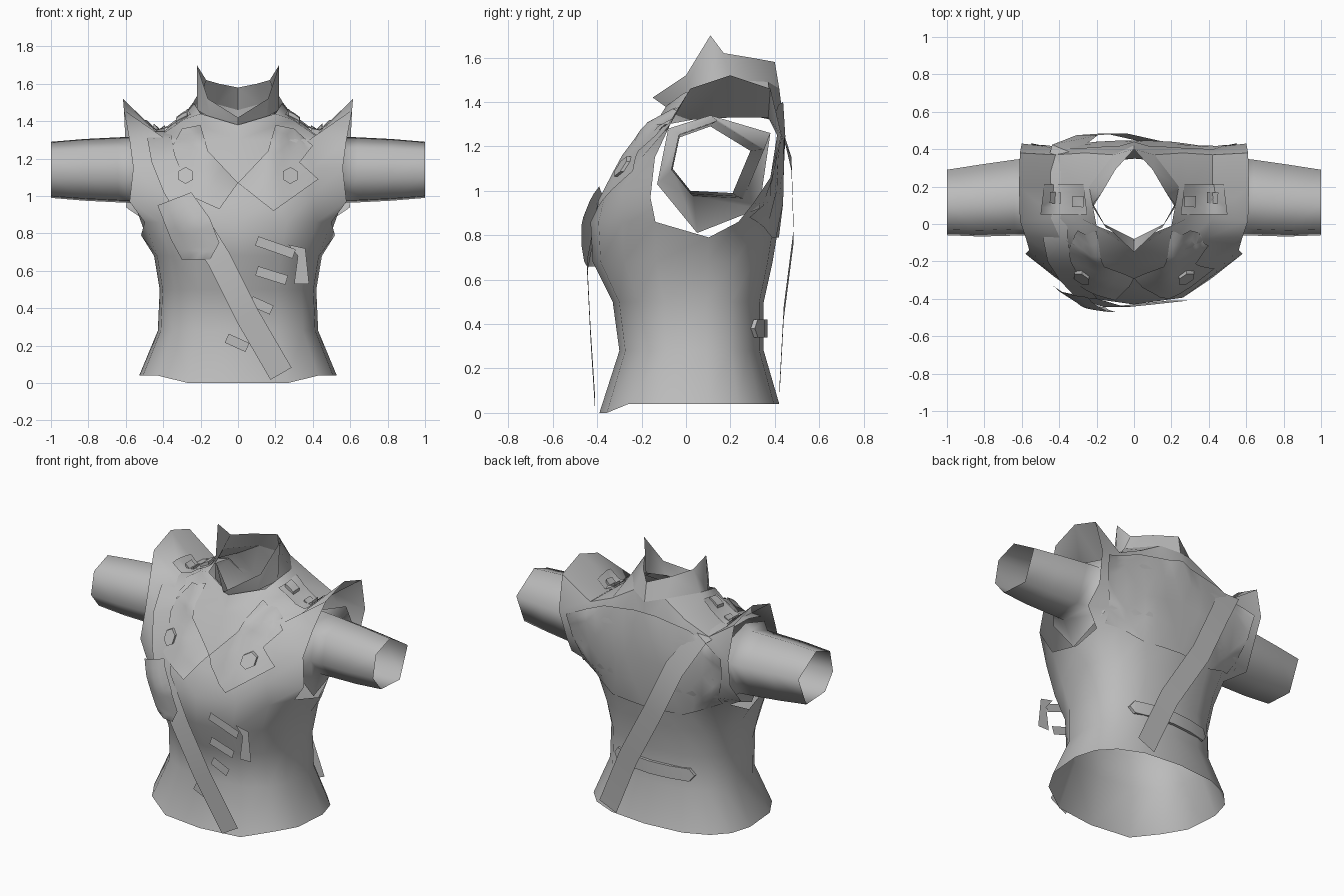
import bpy, bmesh, math
from mathutils import Vector
from mathutils.bvhtree import BVHTree

cube = bpy.data.objects.get("Cube")
if cube:
    bpy.data.objects.remove(cube, do_unlink=True)

grey = bpy.data.materials.new("plain_grey")
grey.use_nodes = True
tone = (0.5, 0.5, 0.5, 1)
grey.diffuse_color = tone
grey.node_tree.nodes["Principled BSDF"].inputs["Base Color"].default_value = tone


def finish(name, bm, angle=50):
    bmesh.ops.remove_doubles(bm, verts=bm.verts, dist=0.001)
    bmesh.ops.recalc_face_normals(bm, faces=bm.faces)
    mesh = bpy.data.meshes.new(name)
    bm.to_mesh(mesh)
    bm.free()
    obj = bpy.data.objects.new(name, mesh)
    bpy.context.collection.objects.link(obj)
    mesh.materials.append(grey)
    bpy.ops.object.select_all(action="DESELECT")
    obj.select_set(True)
    bpy.context.view_layer.objects.active = obj
    bpy.ops.object.shade_smooth_by_angle(angle=math.radians(angle))


def loft(bm, rows, closed=False, side=1):
    grid = [[bm.verts.new((x * side, y, z)) for x, y, z in row] for row in rows]
    n = len(grid[0])
    for a, b in zip(grid, grid[1:]):
        for i in range(n if closed else n - 1):
            j = (i + 1) % n
            bm.faces.new((a[i], a[j], b[j], b[i]))


# Torso: waist rings below the armholes
ANGLES = (0, 25, 50, 72, 95, 115, 135, 157, 180)
WAIST = [(0.03, 0.53, -0.39, 0.42), (0.28, 0.43, -0.30, 0.35),
         (0.50, 0.42, -0.33, 0.35), (0.68, 0.45, -0.42, 0.39),
         (0.86, 0.52, -0.43, 0.42)]


def waist_ring(z, w, front, back):
    pts = []
    for i, deg in enumerate(ANGLES):
        s, c = math.sin(math.radians(deg)), math.cos(math.radians(deg))
        reach = (0.05 - front) if c > 0 else (back - 0.05)
        y = 0.05 - math.copysign(abs(c) ** 0.8, c) * reach
        dz = 0
        if z > 0.8 and i == 4:
            dz = -0.07
        if z < 0.1:
            dz = -0.03 if i < 2 else 0.01
        pts.append((w * abs(s) ** 0.8, y, z + dz))
    return pts


rings = [waist_ring(*r) for r in WAIST]

# Torso: chest, over the shoulder and down the back, centre to armhole rim
OVER = [
    [(0, -.34, 1.0), (.2, -.36, 1.0), (.4, -.29, 1.0), (.58, -.16, .97)],
    [(0, -.24, 1.11), (.16, -.27, 1.17), (.4, -.2, 1.15), (.56, -.14, 1.15)],
    [(0, -.14, 1.3), (.19, -.18, 1.3), (.38, -.08, 1.3), (.58, -.07, 1.3)],
    [(.2, -.01, 1.44), (.29, .03, 1.41), (.42, .03, 1.32), (.61, .02, 1.46)],
    [(.24, .2, 1.5), (.3, .2, 1.42), (.42, .2, 1.33), (.615, .2, 1.52)],
    [(.11, .37, 1.49), (.26, .38, 1.4), (.42, .37, 1.33), (.61, .38, 1.46)],
    [(0, .44, 1.3), (.2, .43, 1.27), (.42, .41, 1.25), (.6, .43, 1.25)],
    [(0, .43, 1.08), (.22, .43, 1.08), (.42, .4, 1.08), (.58, .38, 1.06)],
    [(0, .43, .95), (.22, .43, .95), (.42, .38, .95), (.6, .3, .94)],
]
top = rings[-1]
strip = [top[:4]] + OVER + [list(reversed(top))[:4]]
bm = bmesh.new()
for side in (1, -1):
    loft(bm, rings, side=side)
    loft(bm, strip, side=side)
    # panels closing the centre below the collar
    for chest, neck, mid in ((OVER[2][0], OVER[3][0], (0, -.09, 1.38)),
                             (OVER[6][0], OVER[5][0], (0, .42, 1.46))):
        bm.faces.new([bm.verts.new((x * side, y, z)) for x, y, z in (chest, neck, mid)])
bmesh.ops.remove_doubles(bm, verts=bm.verts, dist=0.001)
body = BVHTree.FromBMesh(bm)
finish("jacket_torso", bm)

# Collar: open stand collar with two raised points
BASE = [(0, -.08, 1.37), (.15, -.02, 1.42), (.22, .09, 1.46),
        (.24, .2, 1.5), (.11, .37, 1.49), (0, .42, 1.46)]
EDGE = [(0, -.15, 1.42), (.16, 0, 1.52), (.22, .11, 1.7),
        (.17, .17, 1.62), (.1, .29, 1.6), (0, .4, 1.58)]
bm = bmesh.new()
for side in (1, -1):
    loft(bm, [BASE, EDGE], side=side)
finish("collar", bm, 60)

# Sleeves: six-sided tapering tubes that flare out to line the armholes
CUFF = [(-.06, 1.1), (-.03, 1.24), (.11, 1.29), (.29, 1.18), (.21, .99), (.02, 1.0)]
FLARE = [(-.13, 1.03), (-.08, 1.28), (.11, 1.34), (.38, 1.26), (.33, .92), (.05, .81)]
for side, label in ((1, "left"), (-1, "right")):
    bm = bmesh.new()
    rows = [[(.5, y, z) for y, z in FLARE]]
    rows += [[(x, .11 + dy + (y - .11) * k, 1.14 + (z - 1.14) * k) for y, z in CUFF]
             for x, k, dy in ((.56, 1.18, .03), (.64, 1.16, .025), (.82, 1.1, .01), (1, 1, 0))]
    loft(bm, rows, closed=True, side=side)
    finish(label + "_sleeve", bm, 85)

# Diagonal strap running over the right shoulder, front hem to back hem
PATH = [(.23, -.41, .05), (.05, -.43, .36), (-.1, -.445, .66), (-.25, -.4, .9),
        (-.34, -.3, 1.05), (-.4, -.2, 1.2), (-.42, -.08, 1.31), (-.42, .06, 1.345),
        (-.42, .24, 1.35), (-.38, .4, 1.33), (-.25, .475, 1.12), (-.1, .485, .8),
        (.1, .44, .45), (.26, .42, .08)]
path = [Vector(p) for p in PATH]
rows = []
for i, p in enumerate(path):
    tangent = path[min(i + 1, len(path) - 1)] - path[max(i - 1, 0)]
    outward = Vector((0, p.y - .1, max(0, p.z - 1.2) * 3))
    across = tangent.cross(outward).normalized() * .065
    rows.append([p - across, p + across])
bm = bmesh.new()
loft(bm, rows)
finish("shoulder_strap", bm)


# Plates: laid over the torso from one direction, or flat at a fixed depth
def plate(name, outline, face="front", lift=.014, cuts=3, rim=False, depth=None):
    bm = bmesh.new()
    f = bm.faces.new([bm.verts.new((u, v, 0)) for u, v in outline])
    bmesh.ops.triangulate(bm, faces=[f])
    bmesh.ops.subdivide_edges(bm, edges=bm.edges, cuts=cuts, use_grid_fill=True)
    s = 1 if face == "back" else -1
    ray = Vector((0, 0, -1)) if face == "top" else Vector((0, -s, 0))
    for v in bm.verts:
        a, b, _ = v.co
        if depth is not None:
            v.co = (a, depth, b)
            continue
        start = Vector((a, b, 3)) if face == "top" else Vector((a, 3 * s, b))
        hit = body.ray_cast(start, ray)[0]
        if hit is None:
            hit = body.find_nearest(start + ray * 2.7)[0]
        v.co = hit - ray * lift
    if rim:
        edges = [e for e in bm.edges if e.is_boundary]
        skirt = bmesh.ops.extrude_edge_only(bm, edges=edges)["geom"]
        for v in skirt:
            if isinstance(v, bmesh.types.BMVert):
                v.co += ray * lift
    finish(name, bm)


def bar(p, q, half):
    p, q = Vector(p), Vector(q)
    n = (q - p).orthogonal().normalized() * half
    return [p + n, p - n, q - n, q + n]


def disc(u, v, r, sides, turn=0):
    return [(u + r * math.cos(turn + math.tau * i / sides),
             v + r * math.sin(turn + math.tau * i / sides)) for i in range(sides)]


# Pouch on the strap
plate("strap_pouch", [(-.43, .95), (-.25, 1.02), (-.15, .88), (-.1, .75),
                      (-.15, .66), (-.3, .66), (-.36, .77)], lift=.06)

# Lapels, the left one with a notched outer edge
plate("left_lapel", [(0, 1.07), (.19, .92), (.43, 1.09), (.33, 1.18), (.4, 1.27),
                     (.3, 1.36), (.2, 1.38), (.16, 1.24)])
plate("right_lapel", [(0, 1.07), (-.16, 1.24), (-.2, 1.38), (-.3, 1.36),
                      (-.36, 1.25), (-.3, 1.02), (-.1, .93)])

# Back yoke
plate("back_yoke", [(-.46, .88), (-.25, .79), (.25, .79), (.46, .88), (.53, 1.1),
                    (.55, 1.24), (.3, 1.35), (0, 1.4), (-.3, 1.35), (-.55, 1.24),
                    (-.53, 1.1)], "back", lift=.01)

# Front fastening tabs
TABS = [((.1, .76), (.3, .69), -.43), ((.1, .6), (.26, .55), -.42),
        ((.07, .44), (.18, .39), -.36), ((-.06, .24), (.05, .19), -.35)]
for i, (p, q, y) in enumerate(TABS):
    plate("front_tab_%d" % (i + 1), bar(p, q, .026), cuts=1, depth=y)
plate("hanging_tab", [(.27, .74), (.36, .72), (.38, .53), (.3, .53), (.32, .68)],
      cuts=1, depth=-.41)

# Back tab with pointed ends
plate("back_tab", [(-.28, .38), (-.25, .34), (.26, .34), (.29, .38), (.26, .42), (-.25, .42)],
      "back", lift=.018, rim=True)

# Chest buttons, shoulder tabs and studs
for s, label in ((1, "left"), (-1, "right")):
    plate(label + "_button", disc(.28 * s, 1.11, .045, 6, .5), lift=.03, cuts=1, rim=True)
    plate(label + "_shoulder_tab",
          [(x * s, y) for x, y in ((.25, .05), (.5, .05), (.48, .21), (.27, .21))], "top", .012)
    for i, (x, y) in enumerate(((.3, .12), (.42, .14))):
        plate("%s_stud_%d" % (label, i + 1), disc(x * s, y, .042, 4, .75), "top",
              lift=.03, cuts=1, rim=True)
